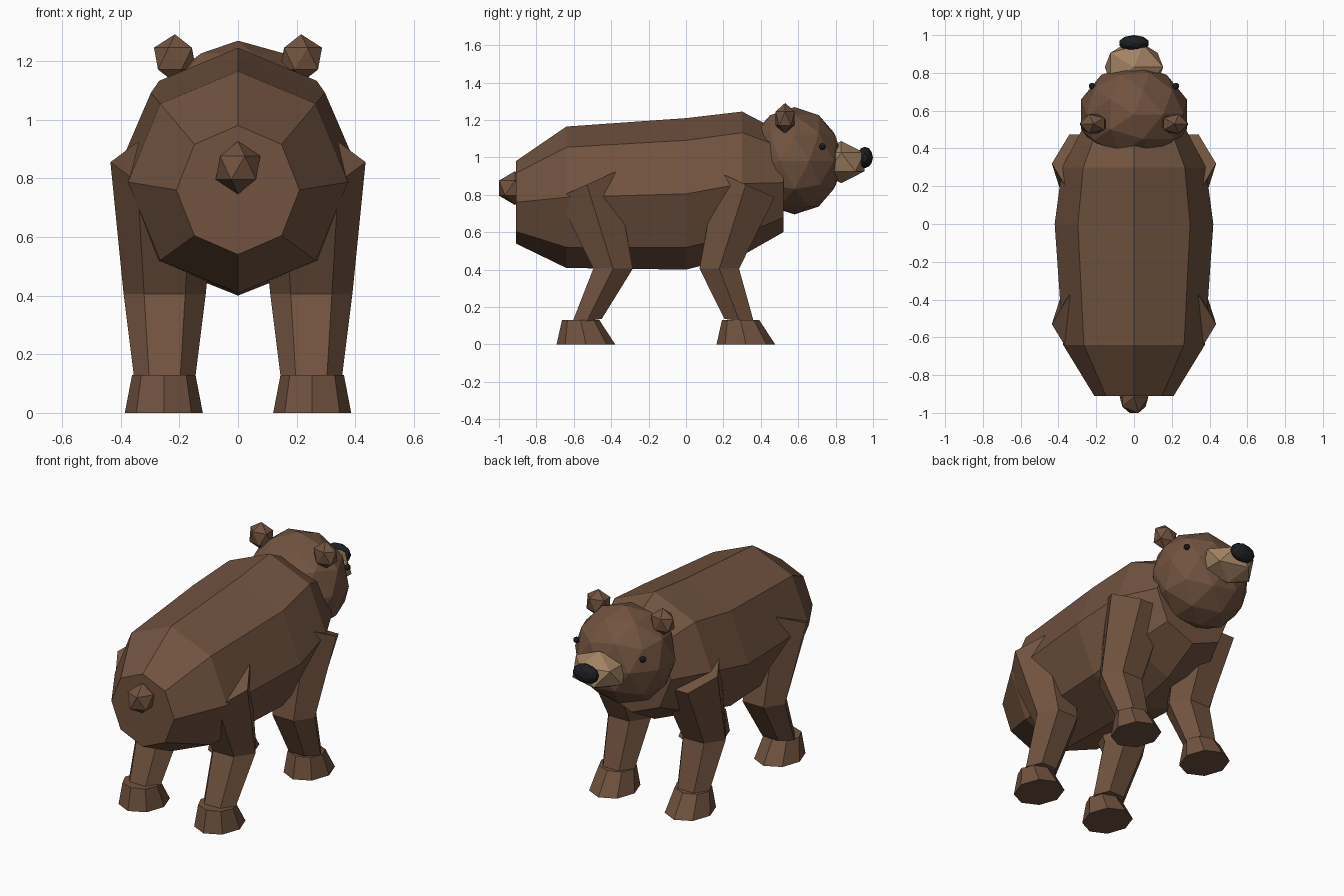
import bpy, bmesh, math
from mathutils import Vector

if "Cube" in bpy.data.objects:
    bpy.data.objects.remove(bpy.data.objects["Cube"])


def material(name, rgb):
    m = bpy.data.materials.new(name)
    m.diffuse_color = (*rgb, 1)
    m.use_nodes = True
    m.node_tree.nodes["Principled BSDF"].inputs["Base Color"].default_value = m.diffuse_color
    return m


FUR = material("brown_fur", (0.165, 0.086, 0.05))
TAN = material("tan_muzzle", (0.36, 0.225, 0.125))
BLACK = material("black", (0.012, 0.013, 0.015))


def loft(name, rings, mat):
    """Skin a list of equal point rings and cap both ends."""
    bm = bmesh.new()
    vs = [[bm.verts.new(p) for p in ring] for ring in rings]
    n = len(vs[0])
    for a, b in zip(vs, vs[1:]):
        for i in range(n):
            j = (i + 1) % n
            bm.faces.new((a[i], a[j], b[j], b[i]))
    bm.faces.new(vs[0])
    bm.faces.new(vs[-1])
    bmesh.ops.recalc_face_normals(bm, faces=bm.faces)
    me = bpy.data.meshes.new(name)
    bm.to_mesh(me)
    bm.free()
    me.materials.append(mat)
    ob = bpy.data.objects.new(name, me)
    bpy.context.collection.objects.link(ob)
    return ob


def blob(name, loc, radii, mat, detail=1):
    """Faceted ball, squashed to the given radii."""
    bm = bmesh.new()
    bmesh.ops.create_icosphere(bm, subdivisions=detail, radius=1)
    for v in bm.verts:
        v.co = Vector(c * r + o for c, r, o in zip(v.co, radii, loc))
    me = bpy.data.meshes.new(name)
    bm.to_mesh(me)
    bm.free()
    me.materials.append(mat)
    ob = bpy.data.objects.new(name, me)
    bpy.context.collection.objects.link(ob)
    return ob


def mirror_x(ob):
    ob.modifiers.new("mirror", 'MIRROR').use_mirror_merge = False


def flat_ring(n, cx, cy, z, rx, ry, tilt=0.0):
    """Ring round a limb; tilt raises the ring toward +y."""
    pts = []
    for k in range(n):
        a = 2 * math.pi * k / n
        dy = ry * math.sin(a)
        pts.append((cx + rx * math.cos(a), cy + dy, z + tilt * dy))
    return pts


# Barrel body: y, centre height, half width, half height
sections = [(-0.91, 0.76, 0.21, 0.22), (-0.64, 0.787, 0.375, 0.378),
            (0.0, 0.805, 0.42, 0.405), (0.30, 0.86, 0.38, 0.385),
            (0.52, 0.865, 0.265, 0.265)]
loft("body", [[(rx * math.sin(k * math.pi / 4), y, zc + rz * math.cos(k * math.pi / 4))
               for k in range(8)] for y, zc, rx, rz in sections], FUR)

# Six-sided legs, bent at the knee, and eight-sided feet
for name, sign, hip, knee, ankle in (("front", -1, 0.32, 0.178, 0.285),
                                     ("rear", 1, -0.53, -0.39, -0.53)):
    leg = loft(name + "_legs", [
        flat_ring(6, 0.25, hip, 0.855, 0.185, 0.177, 0.45 * sign),
        flat_ring(6, 0.25, knee, 0.405, 0.14, 0.122),
        flat_ring(6, 0.25, ankle, 0.125, 0.105, 0.092, 0.15 * sign)], FUR)
    mirror_x(leg)
    fy = 0.32 if name == "front" else -0.535
    foot = loft(name + "_feet", [
        flat_ring(8, 0.253, fy, 0.0, 0.133, 0.157),
        flat_ring(8, 0.253, fy - 0.028, 0.13, 0.108, 0.1)], FUR)
    mirror_x(foot)

# Head and face
blob("head", (0, 0.58, 0.982), (0.294, 0.26, 0.287), FUR, 2)
blob("muzzle", (0, 0.83, 0.975), (0.173, 0.145, 0.112), TAN)
blob("nose", (0, 0.957, 1.0), (0.082, 0.043, 0.057), BLACK, 2)
mirror_x(blob("ears", (0.215, 0.53, 1.208), (0.08, 0.06, 0.083), FUR))
mirror_x(blob("eyes", (0.222, 0.73, 1.058), (0.018, 0.018, 0.018), BLACK, 2))

# Stub tail
blob("tail", (0, -0.915, 0.836), (0.085, 0.1, 0.09), FUR)
